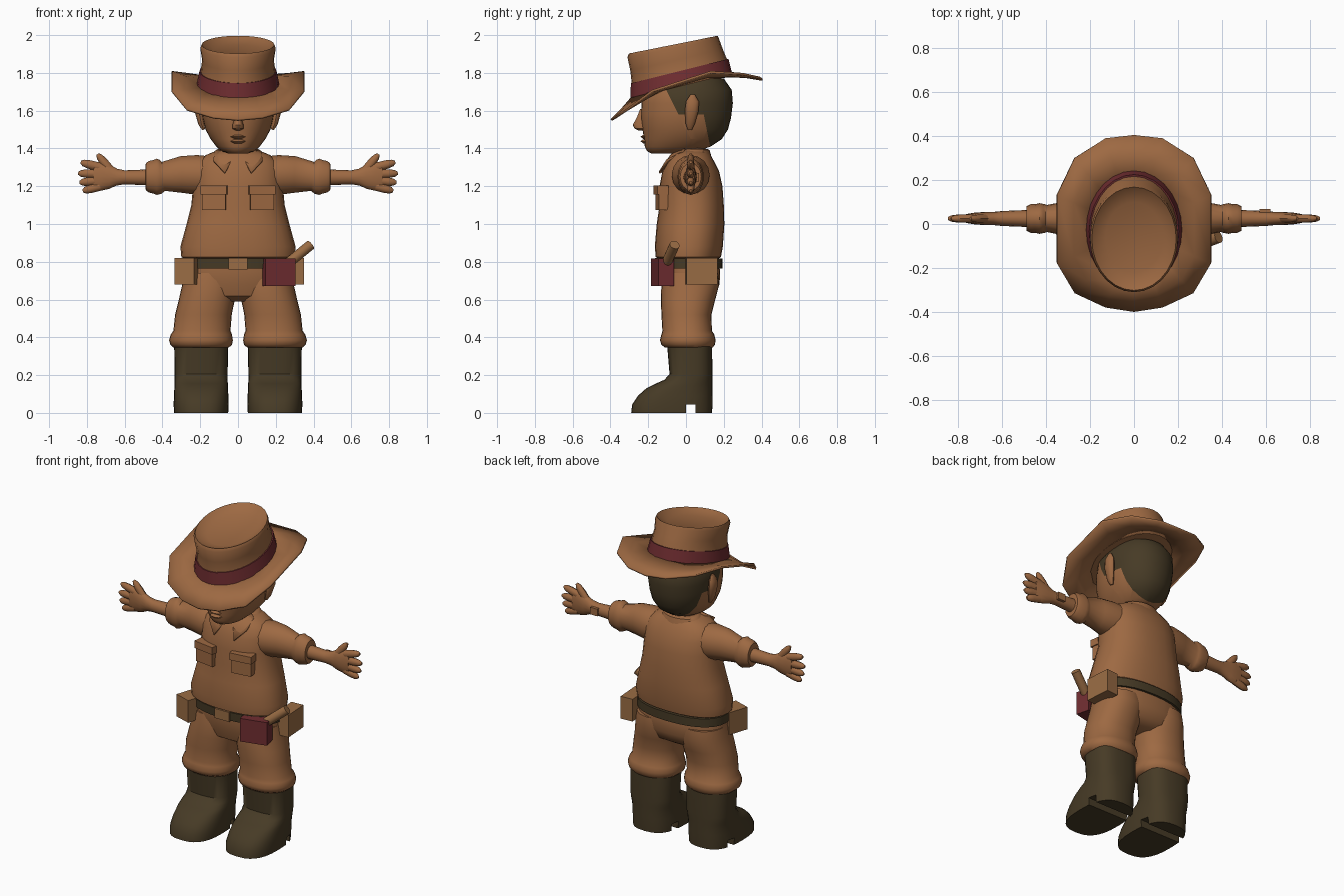
import bpy, bmesh, math
from mathutils import Vector


def material(name, rgb):
    m = bpy.data.materials.new(name)
    m.diffuse_color = (*rgb, 1)
    return m


TAN = material("tan cloth", (0.34, 0.142, 0.055))
LEATHER = material("tan leather", (0.32, 0.15, 0.058))
DARK = material("dark brown", (0.062, 0.043, 0.019))
RED = material("maroon", (0.16, 0.026, 0.03))


def make(name, bm, *mats):
    bmesh.ops.recalc_face_normals(bm, faces=bm.faces)
    me = bpy.data.meshes.new(name)
    bm.to_mesh(me)
    bm.free()
    ob = bpy.data.objects.new(name, me)
    bpy.context.collection.objects.link(ob)
    for m in mats:
        me.materials.append(m)
    return ob


def loft_mesh(rings, caps=True):
    bm = bmesh.new()
    vs = [[bm.verts.new(p) for p in r] for r in rings]
    n = len(rings[0])
    for a, b in zip(vs, vs[1:]):
        for i in range(n):
            j = (i + 1) % n
            bm.faces.new((a[i], a[j], b[j], b[i]))
    if caps:
        bm.faces.new(vs[0])
        bm.faces.new(vs[-1])
    return bm


def oval(cx, z, rx, yf, yb, n=2.0, seg=28, tilt=0.0):
    """Horizontal ring from front yf to back yb; n above 2 squares it off."""
    pts = []
    for i in range(seg):
        t = 2 * math.pi * i / seg
        c, s = math.cos(t), math.sin(t)
        x = cx + rx * math.copysign(abs(c) ** (2 / n), c)
        y = (yf + yb) / 2 + (yb - yf) / 2 * math.copysign(abs(s) ** (2 / n), s)
        pts.append((x, y, z + tilt * y))
    return pts


def stack(name, rows, mat, cx=0.0, n=2.0):
    """Rows of z, half width, front y, back y."""
    return make(name, loft_mesh([oval(cx, *r, n=n) for r in rows]), mat)


def tube(name, rows, mat, seg=16):
    """Rows of x, y, z, radius in the upright plane, radius in depth."""
    pts = [Vector(r[:3]) for r in rows]
    rings = []
    for i, p in enumerate(pts):
        d = (pts[min(i + 1, len(pts) - 1)] - pts[max(i - 1, 0)]).normalized()
        u = d.cross(Vector((0, 1, 0))).normalized()
        v = d.cross(u)
        rings.append([p + u * rows[i][3] * math.cos(2 * math.pi * k / seg)
                      + v * rows[i][4] * math.sin(2 * math.pi * k / seg) for k in range(seg)])
    return make(name, loft_mesh(rings), mat)


def box(name, loc, size, mat, turn=0.0):
    bm = bmesh.new()
    bmesh.ops.create_cube(bm, size=1)
    bmesh.ops.scale(bm, vec=size, verts=bm.verts)
    ob = make(name, bm, mat)
    ob.location = loc
    ob.rotation_euler.z = math.radians(turn)
    return ob


# Shirt, hips and belt
stack("shirt", [(0.815, 0.28, -0.14, 0.17), (0.825, 0.30, -0.16, 0.185), (0.88, 0.305, -0.165, 0.195),
                (1.0, 0.272, -0.155, 0.203), (1.1, 0.247, -0.14, 0.20), (1.2, 0.238, -0.14, 0.193),
                (1.28, 0.235, -0.125, 0.175), (1.33, 0.215, -0.105, 0.15), (1.365, 0.17, -0.085, 0.13),
                (1.39, 0.11, -0.055, 0.11)], TAN, n=2.3)
stack("hips", [(0.59, 0.13, -0.06, 0.10), (0.62, 0.24, -0.11, 0.15), (0.68, 0.285, -0.13, 0.178),
               (0.75, 0.285, -0.14, 0.18), (0.83, 0.275, -0.14, 0.17)], TAN, n=2.3)
stack("belt", [(0.765, 0.293, -0.152, 0.192), (0.818, 0.293, -0.155, 0.192)], DARK, n=2.3)
box("buckle", (0, -0.152, 0.79), (0.10, 0.02, 0.06), LEATHER)

# Pouches and tool handle
box("left_pouch", (-0.265, -0.085, 0.75), (0.11, 0.13, 0.14), LEATHER, -18)
box("right_pouch", (0.305, 0.082, 0.75), (0.08, 0.165, 0.14), LEATHER, 4)
box("red_pouch", (0.215, -0.125, 0.745), (0.165, 0.085, 0.145), RED, 14)
tube("tool_handle", [(0.25, -0.11, 0.78, 0.027, 0.027), (0.385, -0.06, 0.89, 0.027, 0.027)], LEATHER)

for s, side in ((-1, "left"), (1, "right")):
    # Trouser legs with rolled cuffs
    bm = loft_mesh([oval(s * cx, z, rx, yf, yb, 2.2) for z, cx, rx, yf, yb in (
        (0.345, 0.195, 0.145, -0.11, 0.14), (0.36, 0.195, 0.163, -0.13, 0.153),
        (0.385, 0.196, 0.169, -0.138, 0.157), (0.415, 0.194, 0.162, -0.13, 0.15),
        (0.435, 0.191, 0.151, -0.125, 0.137), (0.52, 0.183, 0.15, -0.13, 0.135),
        (0.6, 0.165, 0.148, -0.133, 0.155), (0.68, 0.15, 0.145, -0.13, 0.176),
        (0.74, 0.15, 0.135, -0.12, 0.17))])
    make(side + "_trouser_leg", bm, TAN)

    # Boot, with a gap cut ahead of the heel
    boot = stack(side + "_boot", [(0, 0.143, -0.29, 0.138), (0.045, 0.146, -0.285, 0.14),
                                  (0.09, 0.144, -0.255, 0.14), (0.13, 0.142, -0.21, 0.14),
                                  (0.155, 0.141, -0.16, 0.14), (0.175, 0.14, -0.115, 0.14),
                                  (0.205, 0.14, -0.087, 0.14), (0.36, 0.143, -0.1, 0.138)],
                 DARK, cx=s * 0.195, n=2.7)
    cutter = box(side + "_heel_cutter", (s * 0.195, 0.025, 0), (0.5, 0.05, 0.09), DARK)
    cutter.hide_render = True
    cutter.hide_viewport = True
    cut = boot.modifiers.new("heel gap", "BOOLEAN")
    cut.operation = "DIFFERENCE"
    cut.object = cutter

    # Sleeve with rolled end
    tube(side + "_sleeve", [(s * x, 0.025, z, r, d) for x, z, r, d in (
        (0.12, 1.255, 0.10, 0.10), (0.22, 1.26, 0.105, 0.10), (0.3, 1.262, 0.097, 0.08),
        (0.395, 1.252, 0.077, 0.062), (0.41, 1.25, 0.09, 0.066), (0.43, 1.25, 0.096, 0.07),
        (0.45, 1.25, 0.088, 0.065), (0.47, 1.25, 0.084, 0.065), (0.488, 1.25, 0.072, 0.056),
        (0.49, 1.25, 0.045, 0.04))], TAN)
    # Forearm and palm
    tube(side + "_forearm", [(s * x, 0.025, z, r, d) for x, z, r, d in (
        (0.45, 1.247, 0.043, 0.04), (0.6, 1.247, 0.037, 0.034), (0.64, 1.248, 0.044, 0.03),
        (0.68, 1.25, 0.064, 0.03), (0.73, 1.252, 0.077, 0.026), (0.765, 1.252, 0.07, 0.02))], TAN)
    # Fingers and thumb
    for name, x0, z0, x1, z1 in (("thumb", 0.66, 1.265, 0.738, 1.362), ("index", 0.73, 1.3, 0.825, 1.325),
                                 ("middle", 0.74, 1.265, 0.838, 1.268), ("ring", 0.74, 1.23, 0.832, 1.22),
                                 ("little", 0.73, 1.2, 0.815, 1.177)):
        rows = [(s * (x0 + (x1 - x0) * t), 0.025, z0 + (z1 - z0) * t, r, r * 0.85)
                for t, r in ((0, 0.024), (0.6, 0.023), (0.92, 0.018), (1.08, 0.008))]
        tube(f"{side}_{name}_finger", rows, TAN, 10)

    # Chest pocket and flap
    box(side + "_pocket", (s * 0.125, -0.128, 1.135), (0.125, 0.05, 0.12), TAN, s * 8)
    box(side + "_pocket_flap", (s * 0.125, -0.132, 1.18), (0.14, 0.06, 0.045), TAN, s * 8)

    # Collar flap
    bm = bmesh.new()
    bm.faces.new([bm.verts.new((s * x, y, z)) for x, y, z in (
        (0.025, -0.085, 1.355), (0.07, -0.145, 1.275), (0.13, -0.105, 1.34), (0.125, -0.02, 1.385),
        (0.095, -0.01, 1.405))])
    flap = make(side + "_collar_flap", bm, TAN)
    flap.modifiers.new("thickness", "SOLIDIFY").thickness = 0.012

    # Ear
    tube(side + "_ear", [(s * x, y, z, r, d) for x, y, z, r, d in (
        (0.182, 0.02, 1.50, 0.008, 0.012), (0.194, 0.022, 1.53, 0.016, 0.024),
        (0.208, 0.03, 1.60, 0.022, 0.036), (0.212, 0.035, 1.65, 0.02, 0.034),
        (0.208, 0.035, 1.685, 0.008, 0.012))], TAN, 12)

# Wristwatch
box("watch", (0.595, 0.06, 1.247), (0.05, 0.018, 0.045), TAN)

# Neck, rear collar
stack("neck", [(1.3, 0.09, -0.06, 0.11), (1.43, 0.085, -0.055, 0.10)], TAN)
stack("collar", [(1.355, 0.145, -0.07, 0.135), (1.392, 0.115, -0.04, 0.125), (1.398, 0.1, -0.03, 0.11)], TAN)

# Head, with hair split off along straight hairlines
bm = loft_mesh([oval(0, *r, n=2.15, seg=36) for r in (
    (1.372, 0.05, -0.18, 0.02), (1.385, 0.085, -0.205, 0.06), (1.41, 0.115, -0.218, 0.13),
    (1.45, 0.145, -0.222, 0.19), (1.5, 0.172, -0.23, 0.222), (1.56, 0.186, -0.238, 0.238),
    (1.64, 0.194, -0.236, 0.248), (1.71, 0.19, -0.222, 0.242), (1.77, 0.15, -0.15, 0.2))])
for co, no in (((0, 0.07, 1.7), (0, 1, 0.2)), ((0, -0.1, 1.7), (0, 1, 0.5)), ((0, 0, 1.58), (0, 0, 1))):
    bmesh.ops.bisect_plane(bm, geom=bm.verts[:] + bm.edges[:] + bm.faces[:], plane_co=co, plane_no=no)
for f in bm.faces:
    c = f.calc_center_median()
    back = c.y > 0.07 + (1.7 - c.z) * 0.2
    sideburn = c.z > 1.58 and c.y > -0.1 + (1.7 - c.z) * 0.5
    f.material_index = int(back or sideburn)
make("head", bm, TAN, DARK)

# Nose and lips
stack("nose", [(1.495, 0.012, -0.25, -0.2), (1.505, 0.03, -0.272, -0.2), (1.525, 0.029, -0.282, -0.2),
               (1.56, 0.018, -0.262, -0.2), (1.61, 0.012, -0.242, -0.2)], TAN)
for name, z in (("upper_lip", 1.462), ("lower_lip", 1.438)):
    stack(name, [(z - 0.012, 0.025, -0.225, -0.18), (z, 0.04, -0.241, -0.18),
                 (z + 0.01, 0.025, -0.228, -0.18)], TAN)

# Hat brim: half outline mirrored, joined to the crown base
half = [(0, 0.405, 1.77), (0.13, 0.39, 1.78), (0.27, 0.30, 1.80), (0.35, 0.13, 1.81), (0.35, -0.18, 1.71),
        (0.27, -0.315, 1.61), (0.13, -0.38, 1.567), (0, -0.40, 1.555)]
rim = half + [(-x, y, z) for x, y, z in half[-2:0:-1]]
inner, middle = [], []
for x, y, z in rim:
    a = math.atan2((y + 0.025) / 0.26, x / 0.21)
    p = Vector((0.21 * math.cos(a), -0.025 + 0.26 * math.sin(a), 0))
    p.z = 1.75 + 0.25 * p.y
    inner.append(p)
    middle.append(p.lerp(Vector((x, y, z)), 0.5) - Vector((0, 0, 0.005)))
brim = make("hat_brim", loft_mesh([inner, middle, rim], caps=False), TAN)
brim.modifiers.new("thickness", "SOLIDIFY").thickness = 0.012

# Hat crown with sunken top, and its band
make("hat_crown", loft_mesh([oval(0, z, rx, yf, yb, 2, 28, t) for z, rx, yf, yb, t in (
    (1.735, 0.213, -0.288, 0.235, 0.25), (1.815, 0.198, -0.287, 0.218, 0.25),
    (1.88, 0.19, -0.295, 0.195, 0.23), (1.945, 0.2, -0.31, 0.175, 0.2), (1.963, 0.192, -0.302, 0.168, 0.2),
    (1.95, 0.175, -0.28, 0.15, 0.2), (1.93, 0.13, -0.22, 0.1, 0.2))]), TAN)
make("hat_band", loft_mesh([oval(0, z, rx, yf, yb, 2, 28, 0.25) for z, rx, yf, yb in (
    (1.742, 0.22, -0.294, 0.243), (1.818, 0.204, -0.292, 0.225))]), RED)

# Smooth shading with crisp edges
for ob in bpy.context.scene.objects:
    if not ob.hide_render:
        ob.select_set(True)
        bpy.context.view_layer.objects.active = ob
bpy.ops.object.shade_smooth_by_angle(angle=math.radians(40))
